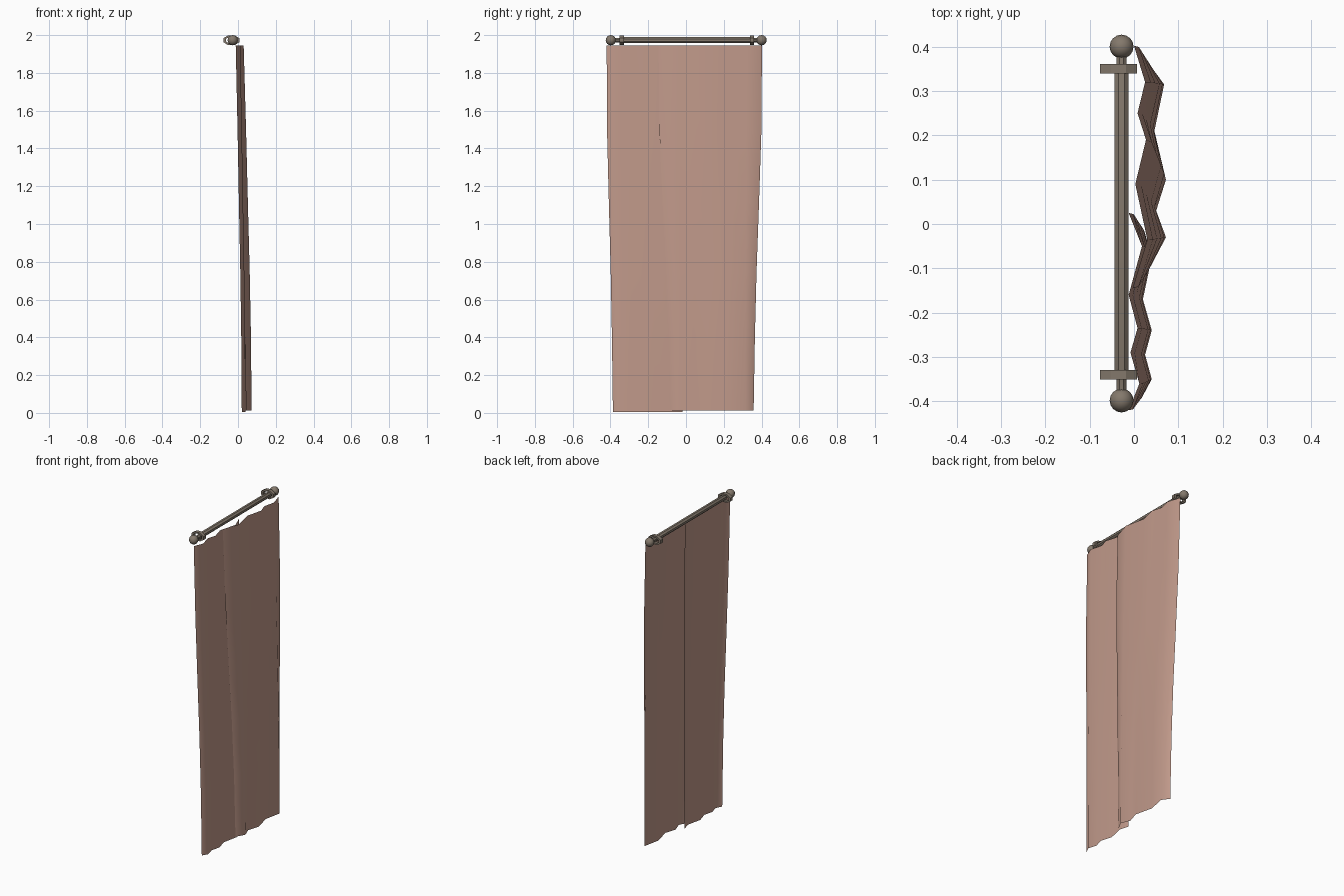
import bpy, bmesh, math

cube = bpy.data.objects.get("Cube")
if cube:
    bpy.data.objects.remove(cube)


def material(name, rgb):
    m = bpy.data.materials.new(name)
    m.use_nodes = True
    m.diffuse_color = (*rgb, 1)
    m.node_tree.nodes["Principled BSDF"].inputs["Base Color"].default_value = (*rgb, 1)
    return m


CLOTH = material("dusty pink cloth", (0.53, 0.32, 0.255))
METAL = material("warm grey metal", (0.23, 0.19, 0.15))


def finish(name, bm, mat, angle):
    me = bpy.data.meshes.new(name)
    bm.to_mesh(me)
    bm.free()
    me.materials.append(mat)
    ob = bpy.data.objects.new(name, me)
    bpy.context.collection.objects.link(ob)
    bpy.ops.object.select_all(action='DESELECT')
    ob.select_set(True)
    bpy.context.view_layer.objects.active = ob
    bpy.ops.object.shade_smooth_by_angle(angle=math.radians(angle))
    return ob


# Curtain panels: a pleated top edge blended down to a narrower, drifted hem
# Each row: height fraction from the top, x blend, y blend
ROWS = [(0, 0, 0), (0.23, 0.3, 0.06), (0.43, 0.53, 0.35),
        (0.62, 0.76, 0.65), (0.8, 0.92, 0.85), (1, 1, 1)]


def curtain(name, top, hem, z_hem):
    bm = bmesh.new()
    grid = []
    for f, bx, by in ROWS:
        z = 1.945 + (z_hem - 1.945) * f
        grid.append([bm.verts.new((a[0] + (b[0] - a[0]) * bx,
                                   a[1] + (b[1] - a[1]) * by, z))
                     for a, b in zip(top, hem)])
    for upper, lower in zip(grid, grid[1:]):
        for i in range(len(top) - 1):
            bm.faces.new((upper[i], lower[i], lower[i + 1], upper[i + 1]))
    return finish(name, bm, CLOTH, 80)


curtain("left_curtain",
        [(-.012, -.42), (.012, -.36), (-.008, -.29), (.008, -.235),
         (-.012, -.16), (.018, -.05), (-.012, .025)],
        [(.02, -.387), (.04, -.35), (.025, -.295), (.04, -.24),
         (.02, -.17), (.04, -.075), (.024, -.018)], 0.004)
curtain("right_curtain",
        [(-.003, -.145), (.03, -.035), (.003, .09), (.027, .19),
         (.008, .25), (.025, .32), (0, .402)],
        [(.042, -.085), (.072, -.03), (.05, .03), (.072, .10),
         (.046, .21), (.068, .315), (.036, .358)], 0.012)

# Rod with fittings, all along y
AXIS_X, AXIS_Z = -0.028, 1.973


def tube(name, profile, sides=8):
    """Lathe a list of (y, radius) around the rod axis."""
    bm = bmesh.new()
    rings = []
    for y, r in profile:
        ring = []
        for i in range(sides):
            a = 2 * math.pi * (i + 0.5) / sides
            ring.append(bm.verts.new((AXIS_X + r * math.cos(a), y, AXIS_Z + r * math.sin(a))))
        rings.append(ring)
    for p, q in zip(rings, rings[1:]):
        for i in range(sides):
            j = (i + 1) % sides
            bm.faces.new((p[i], p[j], q[j], q[i]))
    bm.faces.new(rings[0])
    bm.faces.new(rings[-1])
    bmesh.ops.recalc_face_normals(bm, faces=bm.faces)
    return finish(name, bm, METAL, 30)


tube("rod", [(-.39, .012), (-.35, .012), (-.335, .017), (.345, .017), (.36, .012), (.39, .012)])


def bracket(name, y):
    """Flattened octagonal ring around the rod."""
    bm = bmesh.new()
    n, half = 8, 0.011
    # section corners: (scale x, scale z, y offset)
    section = [(.042, .026, -half), (.042, .026, half), (.029, .017, half), (.029, .017, -half)]
    rings = []
    for i in range(n):
        a = 2 * math.pi * (i + 0.5) / n
        c, s = math.cos(a) / math.cos(math.pi / n), math.sin(a) / math.cos(math.pi / n)
        rings.append([bm.verts.new((-.035 + sx * c, y + dy, AXIS_Z + sz * s))
                      for sx, sz, dy in section])
    for i in range(n):
        p, q = rings[i], rings[(i + 1) % n]
        for k in range(4):
            m = (k + 1) % 4
            bm.faces.new((p[k], p[m], q[m], q[k]))
    bmesh.ops.recalc_face_normals(bm, faces=bm.faces)
    finish(name, bm, METAL, 30)


for side, y_ring, y_ball in (("front", -.34, -.398), ("back", .35, .40)):
    bracket(side + "_bracket", y_ring)
    # Ball finial
    bm = bmesh.new()
    bmesh.ops.create_uvsphere(bm, u_segments=16, v_segments=8, radius=.027)
    bmesh.ops.translate(bm, verts=bm.verts, vec=(AXIS_X, y_ball, AXIS_Z))
    finish(side + "_finial", bm, METAL, 60)
